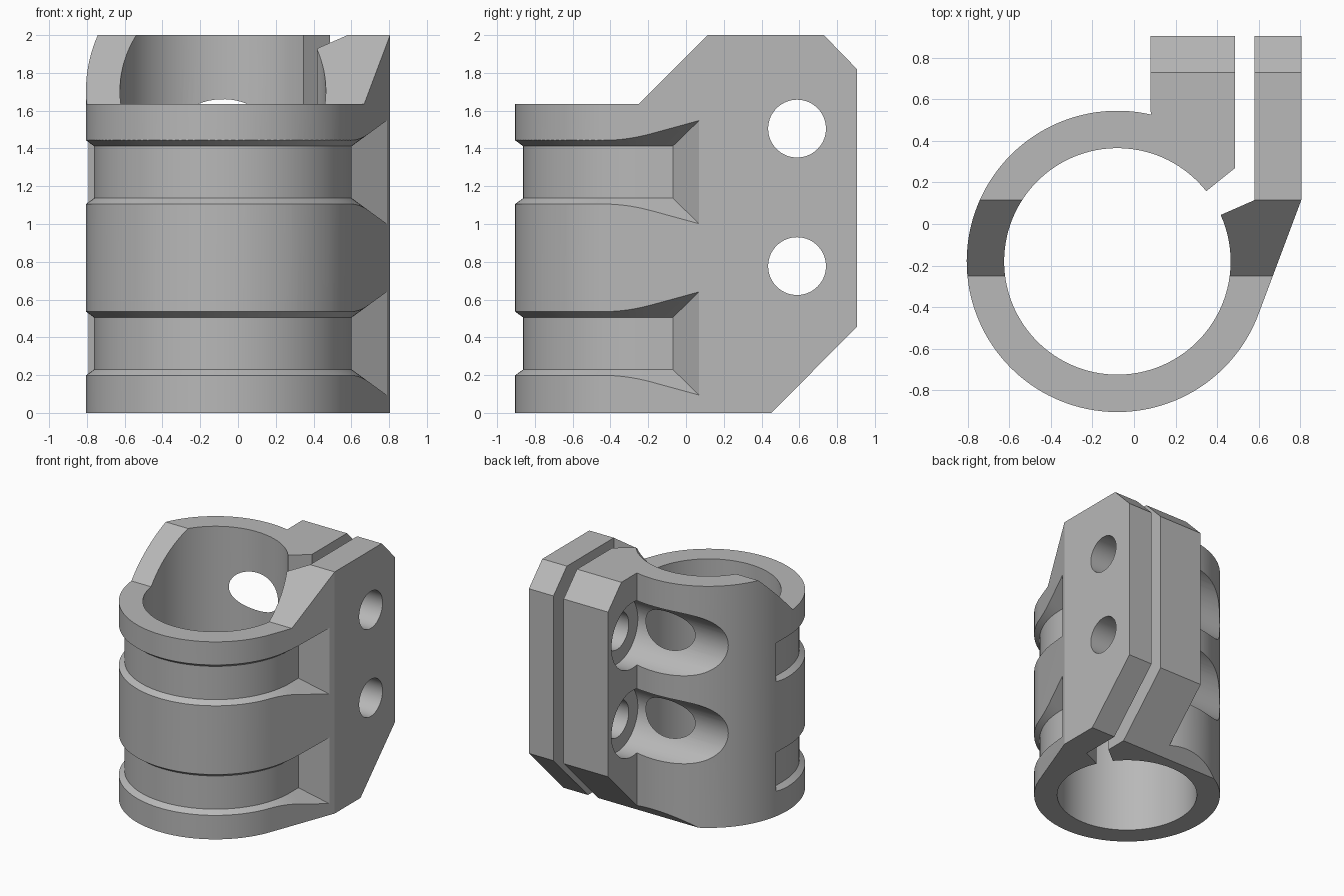
import bpy, bmesh, math
from mathutils import Matrix, Vector

if "Cube" in bpy.data.objects:
    bpy.data.objects.remove(bpy.data.objects["Cube"])

CX, CY, R_OUT, R_IN, R_GROOVE = -0.08, -0.18, 0.725, 0.545, 0.682


def ring_pt(r, deg):
    a = math.radians(deg)
    return (CX + r * math.cos(a), CY + r * math.sin(a))


def arc(r, a0, a1, n):
    return [ring_pt(r, a0 + (a1 - a0) * i / n) for i in range(n + 1)]


def finish(name, bm):
    bmesh.ops.recalc_face_normals(bm, faces=bm.faces)
    me = bpy.data.meshes.new(name)
    bm.to_mesh(me)
    bm.free()
    ob = bpy.data.objects.new(name, me)
    bpy.context.collection.objects.link(ob)
    return ob


def prism(name, pts, shift):
    """Closed outline of 3D points pushed along a vector."""
    bm = bmesh.new()
    face = bm.faces.new([bm.verts.new(p) for p in pts])
    new = bmesh.ops.extrude_face_region(bm, geom=[face])["geom"]
    verts = [g for g in new if isinstance(g, bmesh.types.BMVert)]
    bmesh.ops.translate(bm, verts=verts, vec=Vector(shift))
    return finish(name, bm)


def x_cylinder(name, r, x0, x1, y, z):
    bm = bmesh.new()
    m = Matrix.Translation(((x0 + x1) / 2, y, z)) @ Matrix.Rotation(math.pi / 2, 4, 'Y')
    bmesh.ops.create_cone(bm, cap_ends=True, segments=72, radius1=r, radius2=r,
                          depth=x1 - x0, matrix=m)
    return finish(name, bm)


def groove_cutter(name, z0, z1):
    """Flared groove: half ring, short straight runs, slanted end walls."""
    d, flare = 0.3, 0.219
    path = [(CX - R_GROOVE, -0.07, CX - R_GROOVE - d, 0.155)]
    for p, q in zip(arc(R_GROOVE, 180, 360, 60), arc(R_GROOVE + d, 180, 360, 60)):
        path.append((*p, *q))
    path.append((CX + R_GROOVE, -0.07, CX + R_GROOVE + d, 0.155))
    bm = bmesh.new()
    rings = [[bm.verts.new(v) for v in ((a, b, z0), (a, b, z1),
              (c, e, z1 + flare), (c, e, z0 - flare))] for a, b, c, e in path]
    for s, t in zip(rings, rings[1:]):
        for k in range(4):
            bm.faces.new((s[k], s[(k + 1) % 4], t[(k + 1) % 4], t[k]))
    bm.faces.new(rings[0])
    bm.faces.new(rings[-1])
    return finish(name, bm)


def cut(body, tool, operation='DIFFERENCE'):
    mod = body.modifiers.new("cut", 'BOOLEAN')
    mod.operation, mod.solver, mod.object = operation, 'EXACT', tool
    dg = bpy.context.evaluated_depsgraph_get()
    me = bpy.data.meshes.new_from_object(body.evaluated_get(dg))
    body.modifiers.clear()
    body.data = me
    bpy.data.objects.remove(tool)


# Split ring with two clamp ears, seen from above
outline = [(0.805, 0.115), (0.805, 1.0), (0.58, 1.0), (0.58, 0.115)]
outline += arc(R_IN, 24.2, 38.3 - 360, 110)
outline += [(0.487, 0.27), (0.487, 1.0), (0.08, 1.0)]
outline += arc(R_OUT, 77.2, 339.7, 100)
clamp = prism("clamp_body", [(x, y, -0.1) for x, y in outline], (0, 0, 2.2))

# Side silhouette: lowered front rim, slope and chamfers
side = [(-1, 0), (0.453, 0), (0.905, 0.457), (0.905, 1.82), (0.73, 2),
        (0.115, 2), (-0.25, 1.635), (-1, 1.635)]
cut(clamp, prism("side_silhouette", [(-1.2, y, z) for y, z in side], (2.4, 0, 0)), 'INTERSECT')

# Wrap-around grooves
for z in (0.23, 1.137):
    cut(clamp, groove_cutter("groove_cutter", z, z + 0.275))

# Bolt holes and the wide scoops for the bolt heads
for z in (0.777, 1.505):
    cut(clamp, x_cylinder("scoop_cutter", 0.272, -1.2, 0.22, 0.588, z))
    cut(clamp, x_cylinder("bolt_hole_cutter", 0.153, 0.1, 1.2, 0.588, z))

grey = bpy.data.materials.new("plain grey")
grey.diffuse_color = (0.48, 0.48, 0.48, 1)
grey.use_nodes = True
grey.node_tree.nodes["Principled BSDF"].inputs["Base Color"].default_value = grey.diffuse_color
clamp.data.materials.clear()
clamp.data.materials.append(grey)
for p in clamp.data.polygons:
    p.material_index = 0

bpy.context.view_layer.objects.active = clamp
clamp.select_set(True)
bpy.ops.object.shade_smooth_by_angle(angle=math.radians(20))
